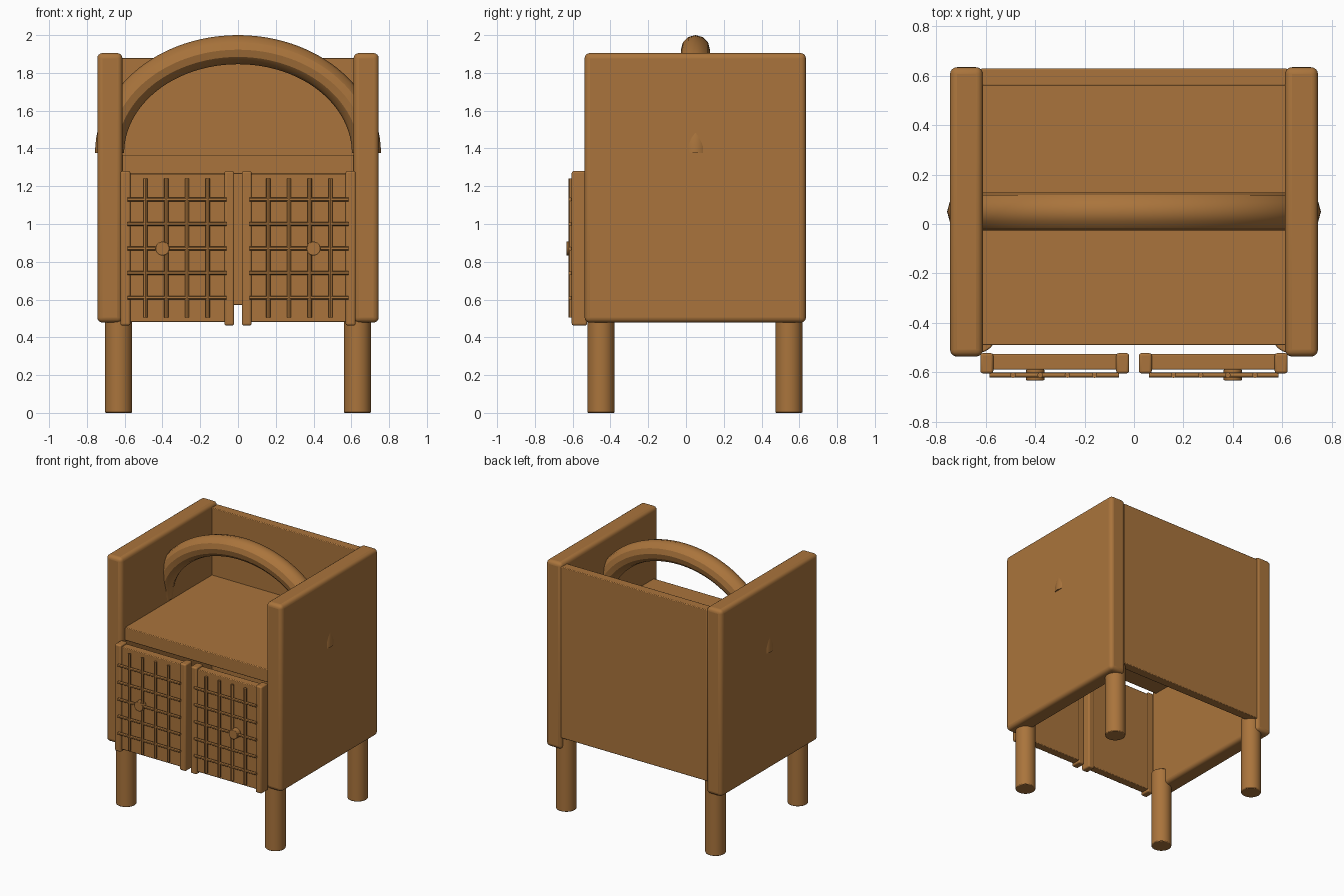
import bpy
import bmesh
from math import cos, sin, pi
from mathutils import Matrix, Vector

cube = bpy.data.objects.get("Cube")
if cube:
    bpy.data.objects.remove(cube, do_unlink=True)

wood = bpy.data.materials.new("warm wood")
wood.use_nodes = True
COLOUR = (0.40, 0.175, 0.045, 1)
wood.diffuse_color = COLOUR
wood.node_tree.nodes["Principled BSDF"].inputs["Base Color"].default_value = COLOUR


def finish(name, bm, bevel=0, segments=2):
    """Turn a bmesh into a wooden object with softened edges."""
    bmesh.ops.recalc_face_normals(bm, faces=bm.faces)
    mesh = bpy.data.meshes.new(name)
    bm.to_mesh(mesh)
    bm.free()
    mesh.materials.append(wood)
    obj = bpy.data.objects.new(name, mesh)
    bpy.context.collection.objects.link(obj)
    if bevel:
        mod = obj.modifiers.new("Bevel", "BEVEL")
        mod.width = bevel
        mod.segments = segments
        mod.limit_method = "ANGLE"
    bpy.ops.object.select_all(action="DESELECT")
    obj.select_set(True)
    bpy.context.view_layer.objects.active = obj
    bpy.ops.object.shade_smooth_by_angle()
    return obj


def box(name, x, y, z, bevel=0.005, segments=2):
    """Box from (min, max) pairs on each axis."""
    bm = bmesh.new()
    bmesh.ops.create_cube(bm, size=1)
    for v in bm.verts:
        v.co = [lo + (hi - lo) * (c + 0.5) for c, (lo, hi) in zip(v.co, (x, y, z))]
    return finish(name, bm, bevel, segments)


def rod(name, start, end, radius, sides=12, bevel=0):
    """Capped cylinder between two points."""
    a, b = Vector(start), Vector(end)
    axis = b - a
    turn = axis.to_track_quat("Z", "Y").to_matrix().to_4x4()
    bm = bmesh.new()
    bmesh.ops.create_cone(bm, cap_ends=True, segments=sides, radius1=radius, radius2=radius,
                          depth=axis.length, matrix=Matrix.Translation((a + b) / 2) @ turn)
    return finish(name, bm, bevel)


def span(side, a, b):
    return tuple(sorted((side * a, side * b)))


# Back and shelf, with an open underside
box("back_panel", (-0.62, 0.62), (0.56, 0.63), (0.57, 1.88))
box("shelf", (-0.62, 0.62), (-0.49, 0.57), (1.265, 1.365))

for side, label in ((1, "left"), (-1, "right")):
    # Rounded side panel and its legs
    box(label + "_side_panel", span(side, 0.612, 0.745), (-0.537, 0.635), (0.478, 1.905), 0.028, 4)
    for y, end in ((-0.45, "front"), (0.545, "back")):
        rod(f"{label}_{end}_leg", (side * 0.632, y, 0), (side * 0.632, y, 0.6), 0.072, 32, 0.006)

    # Door panel between two stiles
    box(label + "_door_panel", span(side, 0.06, 0.58), (-0.59, -0.527), (0.48, 1.265))
    for x, edge in ((0.02, "inner"), (0.57, "outer")):
        box(f"{label}_{edge}_stile", span(side, x, x + 0.052), (-0.605, -0.523), (0.463, 1.28), 0.01, 3)

    # Lattice of thin rods and a round knob
    for i in range(4):
        x = side * (0.16 + 0.11 * i)
        rod(f"{label}_lattice_upright_{i + 1}", (x, -0.612, 0.505), (x, -0.612, 1.24), 0.011)
    for i in range(5):
        z = 0.61 + 0.13 * i
        rod(f"{label}_lattice_rail_{i + 1}", (side * 0.06, -0.612, z), (side * 0.585, -0.612, z), 0.01)
    rod(label + "_knob", (side * 0.4, -0.59, 0.87), (side * 0.4, -0.633, 0.87), 0.037, 24, 0.003)

# Arched handle: a round section swept along a half ellipse
STEPS, SIDES, TUBE = 48, 12, 0.077
bm = bmesh.new()
rings = []
for i in range(STEPS + 1):
    t = pi * i / STEPS
    centre = Vector((0.68 * cos(t), 0.05, 1.375 + 0.548 * sin(t)))
    outward = Vector((0.548 * cos(t), 0, 0.68 * sin(t))).normalized()
    rings.append([bm.verts.new(centre + TUBE * (cos(a) * outward + sin(a) * Vector((0, 1, 0))))
                  for a in (2 * pi * k / SIDES for k in range(SIDES))])
for r, s in zip(rings, rings[1:]):
    for k in range(SIDES):
        n = (k + 1) % SIDES
        bm.faces.new((r[k], r[n], s[n], s[k]))
bm.faces.new(rings[0])
bm.faces.new(rings[-1])
finish("arched_handle", bm)
